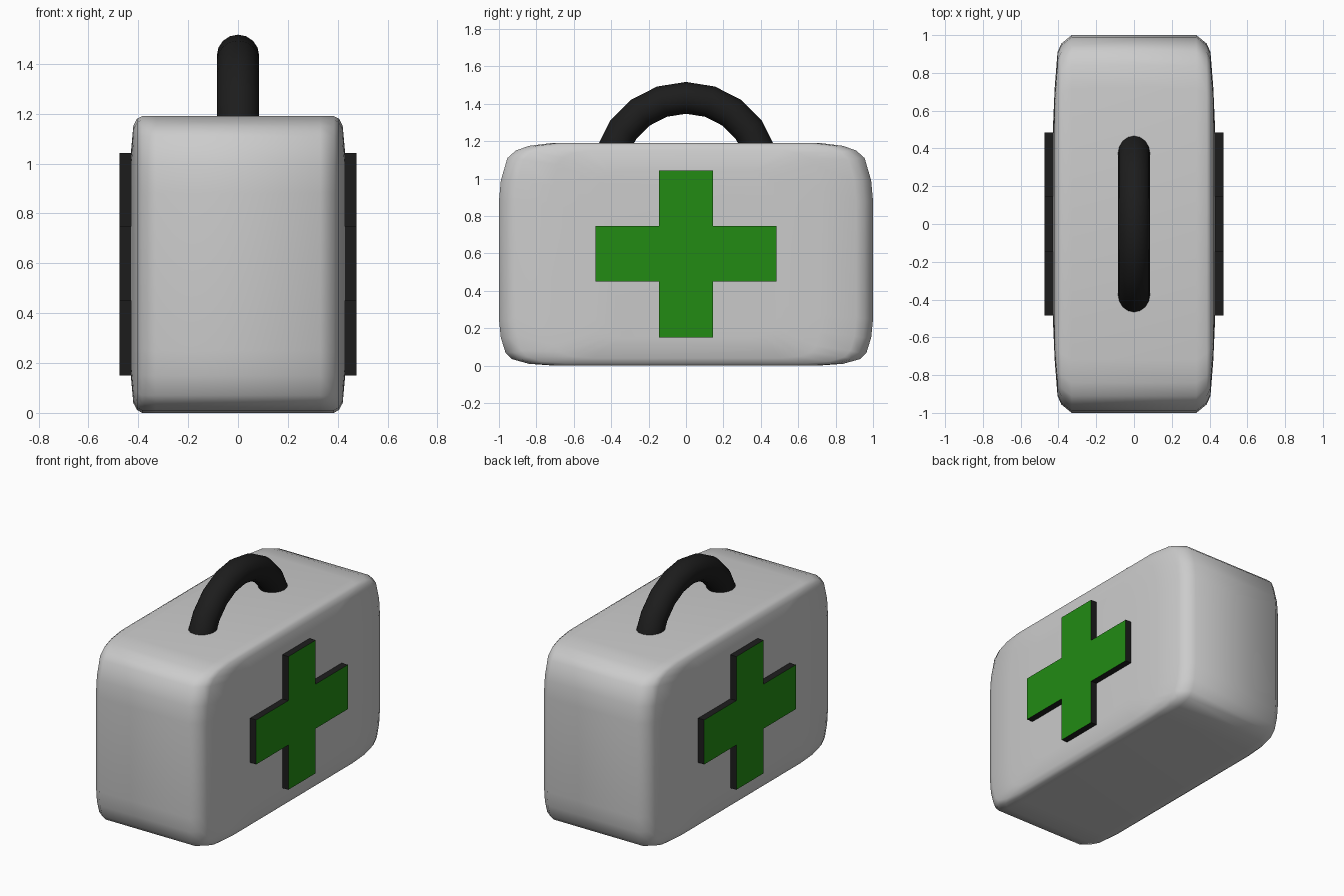
import bpy, bmesh
from math import pi, radians
from mathutils import Vector, Matrix

if "Cube" in bpy.data.objects:
    bpy.data.objects.remove(bpy.data.objects["Cube"])


def material(name, color):
    m = bpy.data.materials.new(name)
    m.diffuse_color = (*color, 1)
    m.use_nodes = True
    m.node_tree.nodes["Principled BSDF"].inputs["Base Color"].default_value = m.diffuse_color
    return m


def finish(bm, name, mats=(), smooth=None):
    bmesh.ops.recalc_face_normals(bm, faces=bm.faces)
    me = bpy.data.meshes.new(name)
    bm.to_mesh(me)
    bm.free()
    for m in mats:
        me.materials.append(m)
    ob = bpy.data.objects.new(name, me)
    bpy.context.collection.objects.link(ob)
    if smooth:
        bpy.ops.object.select_all(action='DESELECT')
        ob.select_set(True)
        bpy.context.view_layer.objects.active = ob
        bpy.ops.object.shade_smooth_by_angle(angle=smooth)
    return ob


black = material("black", (0.012, 0.012, 0.012))
green = material("green", (0.016, 0.26, 0.007))

# Case: rounded side profile (y, z) lofted through layers along x
H = 1.19
half = [(0.70, 0.0), (0.84, 0.01), (0.93, 0.035), (0.965, 0.07), (0.99, 0.15), (1.0, 0.25),
        (1.0, 0.88), (0.99, 0.99), (0.955, 1.11), (0.91, 1.15), (0.84, 1.175), (0.72, H)]
profile = half + [(-y, z) for y, z in reversed(half)]
# layers: x, half length in y, bottom z, top z
side = [(0.33, 1.0, 0.0, H), (0.385, 0.955, 0.0, H), (0.405, 0.91, 0.012, 1.18),
        (0.42, 0.72, 0.04, 1.15), (0.43, 0.49, 0.15, 1.04)]
layers = [(-x, *r) for x, *r in reversed(side)] + side
bm = bmesh.new()
rings = [[bm.verts.new((x, y * hy, z0 + z / H * (z1 - z0))) for y, z in profile]
         for x, hy, z0, z1 in layers]
n = len(profile)
for a, b in zip(rings, rings[1:]):
    for i in range(n):
        j = (i + 1) % n
        bm.faces.new((a[i], a[j], b[j], b[i]))
bm.faces.new(rings[0])
bm.faces.new(rings[-1])
finish(bm, "case", smooth=radians(60))

# Handle: a round tube swept on an arch, ends buried in the case
bm = bmesh.new()
ring = bmesh.ops.create_circle(bm, segments=16, radius=0.085)['verts']
# circle turned to face the arch path, starting at the +y end
bmesh.ops.transform(bm, verts=ring, matrix=Matrix.Translation((0, 0.415, 1.017)))
bmesh.ops.spin(bm, geom=bm.verts[:] + bm.edges[:], cent=(0, 0, 1.017), axis=(1, 0, 0),
               angle=pi, steps=10, use_duplicate=False)
finish(bm, "handle", [black], radians(50))

# Crosses: raised on both broad sides, green faces with black rims
W, A = 0.485, 0.145
Z0, Z1, ZA, ZB = 0.15, 1.043, 0.45, 0.748
outline = [(-A, Z0), (A, Z0), (A, ZA), (W, ZA), (W, ZB), (A, ZB),
           (A, Z1), (-A, Z1), (-A, ZB), (-W, ZB), (-W, ZA), (-A, ZA)]
for name, s in (("right_cross", 1), ("left_cross", -1)):
    bm = bmesh.new()
    base = bm.faces.new([bm.verts.new((s * 0.41, y, z)) for y, z in outline])
    ext = bmesh.ops.extrude_face_region(bm, geom=[base])['geom']
    bmesh.ops.translate(bm, vec=Vector((s * 0.065, 0, 0)),
                        verts=[v for v in ext if isinstance(v, bmesh.types.BMVert)])
    for f in bm.faces:
        if abs(f.calc_center_median().x) > 0.47:
            f.material_index = 1
    finish(bm, name, [black, green])
